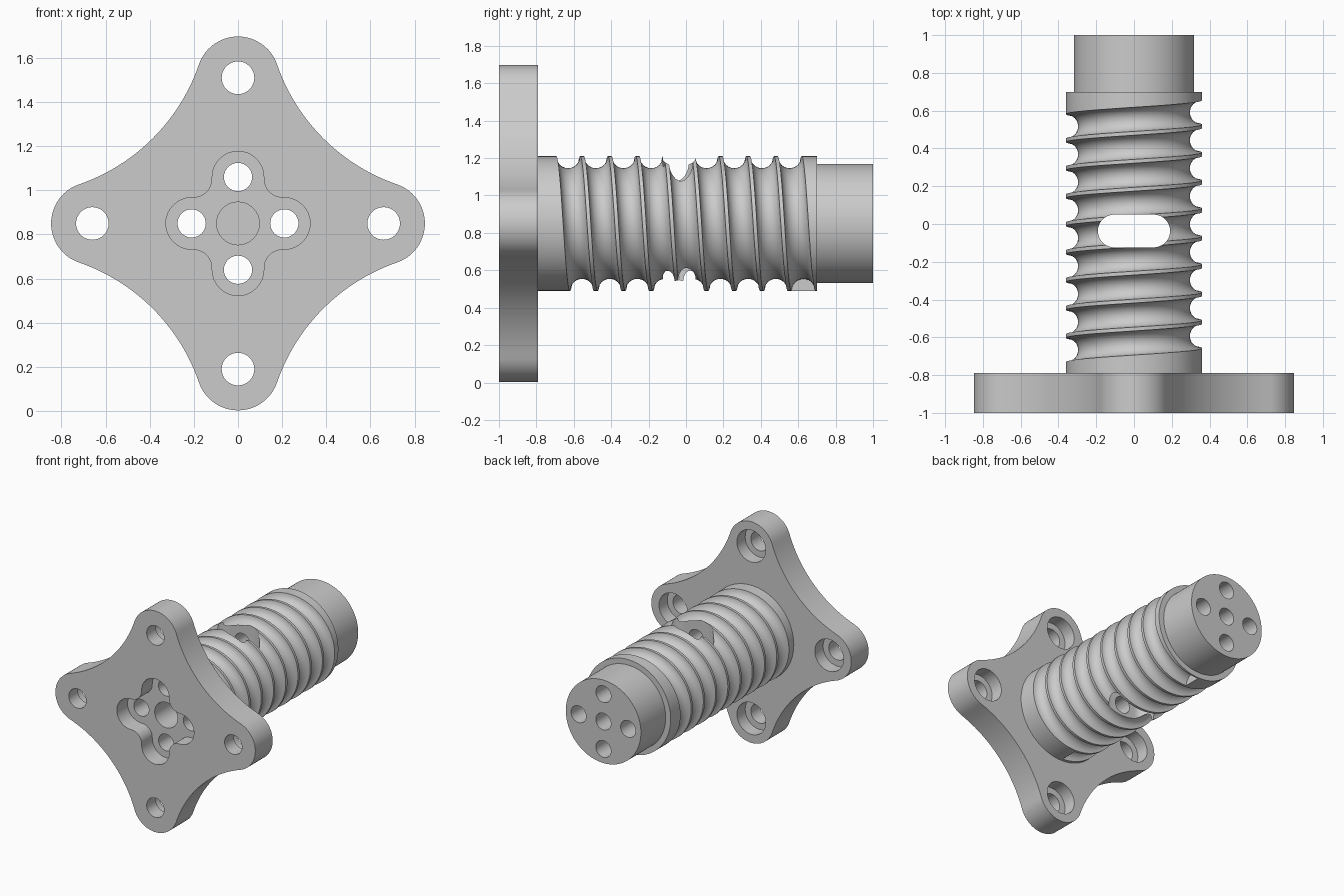
import bpy, bmesh
from math import sin, cos, pi, radians, sqrt
from mathutils import Vector

cube = bpy.data.objects.get("Cube")
if cube:
    bpy.data.objects.remove(cube, do_unlink=True)

CZ = 0.85                     # height of the shaft axis
FRONT, FLANGE_BACK, SHOULDER, BACK = -1.0, -0.79, 0.70, 1.0
SHAFT_R, SPIGOT_R = 0.36, 0.318
BOLT, PORT = 0.66, 0.21       # distances of the holes from the axis

grey = bpy.data.materials.new("plain grey")
grey.use_nodes = True
colour = (0.6, 0.6, 0.6, 1)
grey.diffuse_color = colour
grey.node_tree.nodes["Principled BSDF"].inputs["Base Color"].default_value = colour


def skin(name, rings):
    """Closed solid through a list of equal rings of points."""
    bm = bmesh.new()
    loops = [[bm.verts.new(p) for p in ring] for ring in rings]
    n = len(loops[0])
    for a, b in zip(loops, loops[1:]):
        for i in range(n):
            j = (i + 1) % n
            bm.faces.new((a[i], a[j], b[j], b[i]))
    bm.faces.new(loops[0])
    bm.faces.new(loops[-1])
    bmesh.ops.recalc_face_normals(bm, faces=bm.faces)
    mesh = bpy.data.meshes.new(name)
    bm.to_mesh(mesh)
    bm.free()
    mesh.materials.append(grey)
    obj = bpy.data.objects.new(name, mesh)
    bpy.context.collection.objects.link(obj)
    return obj


def prism(name, outline, y0, y1):
    """Outline in x and z, measured from the axis, extruded along y."""
    return skin(name, [[(x, y, CZ + z) for x, z in outline] for y in (y0, y1)])


def arc(cx, cz, r, a0, a1, n):
    return [(cx + r * cos(radians(a0 + (a1 - a0) * i / n)),
             cz + r * sin(radians(a0 + (a1 - a0) * i / n))) for i in range(n + 1)]


def rod(name, x, z, r, y0, y1, n=32):
    return prism(name, arc(x, z, r, 0, 360, n)[:-1], y0, y1)


def four_times(quarter):
    """Repeat a quarter outline around the axis."""
    out = []
    for _ in range(4):
        out += quarter
        quarter = [(-z, x) for x, z in quarter]
    return out


def combine(target, tool, operation):
    mod = target.modifiers.new(operation.lower(), 'BOOLEAN')
    mod.operation = operation
    mod.solver = 'EXACT'
    mod.object = tool
    tool.hide_render = True
    bpy.context.view_layer.objects.active = target
    bpy.ops.object.modifier_apply(modifier=mod.name)
    bpy.data.objects.remove(tool, do_unlink=True)


# Shaft with a narrower spigot at the back
steps = [(SHAFT_R, -0.9), (SHAFT_R, SHOULDER), (SPIGOT_R, SHOULDER), (SPIGOT_R, BACK)]
body = skin("flanged_threaded_shaft",
            [[(x, y, CZ + z) for x, z in arc(0, 0, r, 0, 360, 96)[:-1]] for r, y in steps])

# Helical round-bottomed groove
PITCH, TURNS, GROOVE_R, STEPS = 0.148, 9, 0.064, 64
rings = []
for k in range(TURNS * STEPS + 1):
    a = -pi / 2 - 2 * pi * k / STEPS
    y = -0.704 + PITCH * k / STEPS
    rings.append([((SHAFT_R + u) * cos(a), y + v, CZ + (SHAFT_R + u) * sin(a))
                  for u, v in arc(0, 0, GROOVE_R, 0, 360, 24)[:-1]])
combine(body, skin("thread_groove", rings), 'DIFFERENCE')

# Four-lobed flange: round lobes joined by tangent hollow arcs
LOBE_R, TILT = 0.187, 19
c = BOLT / (1 - sin(radians(TILT)) / cos(radians(TILT)))
hollow_r = c / cos(radians(TILT)) - LOBE_R
quarter = arc(BOLT, 0, LOBE_R, TILT - 90, 90 - TILT, 24)
quarter = arc(BOLT, 0, LOBE_R, -(90 - TILT), 90 - TILT, 24)
quarter += arc(c, c, hollow_r, 270 - TILT, 180 + TILT, 24)[1:-1]
combine(body, prism("flange", four_times(quarter), FRONT, FLANGE_BACK), 'UNION')

# Cross-shaped recess in the front
ARM, FILLET = 0.117, 0.085
k = ARM + FILLET
cross = arc(PORT, 0, ARM, -90, 90, 16) + arc(k, k, FILLET, 270, 180, 10)[1:-1]
combine(body, prism("cross_recess", four_times(cross), FRONT - 0.1, FRONT + 0.13), 'DIFFERENCE')

# Countersunk bolt holes and long ports on the four arms
for x, z in ((1, 0), (0, 1), (-1, 0), (0, -1)):
    combine(body, rod("bolt_hole", x * BOLT, z * BOLT, 0.074, -1.1, -0.7), 'DIFFERENCE')
    combine(body, rod("bolt_seat", x * BOLT, z * BOLT, 0.122, -0.89, -0.7), 'DIFFERENCE')
    combine(body, rod("port", x * PORT, z * PORT, 0.064, -1.1, 1.1), 'DIFFERENCE')

# Blind centre bores at both ends
combine(body, rod("front_bore", 0, 0, 0.097, -1.1, -0.45), 'DIFFERENCE')
combine(body, rod("back_bore", 0, 0, 0.064, 0.4, 1.1), 'DIFFERENCE')

# Upright slot with round ends through the shaft
SLOT_R, SLOT_X, SLOT_Y = 0.087, 0.104, -0.037
slot = arc(SLOT_X, SLOT_Y, SLOT_R, -90, 90, 16) + arc(-SLOT_X, SLOT_Y, SLOT_R, 90, 270, 16)
combine(body, skin("slot", [[(x, y, z) for x, y in slot] for z in (CZ - 0.5, CZ + 0.5)]),
        'DIFFERENCE')

# Smooth curved walls, crisp edges
bpy.ops.object.select_all(action='DESELECT')
body.select_set(True)
bpy.context.view_layer.objects.active = body
bpy.ops.object.shade_smooth_by_angle(angle=radians(30))
